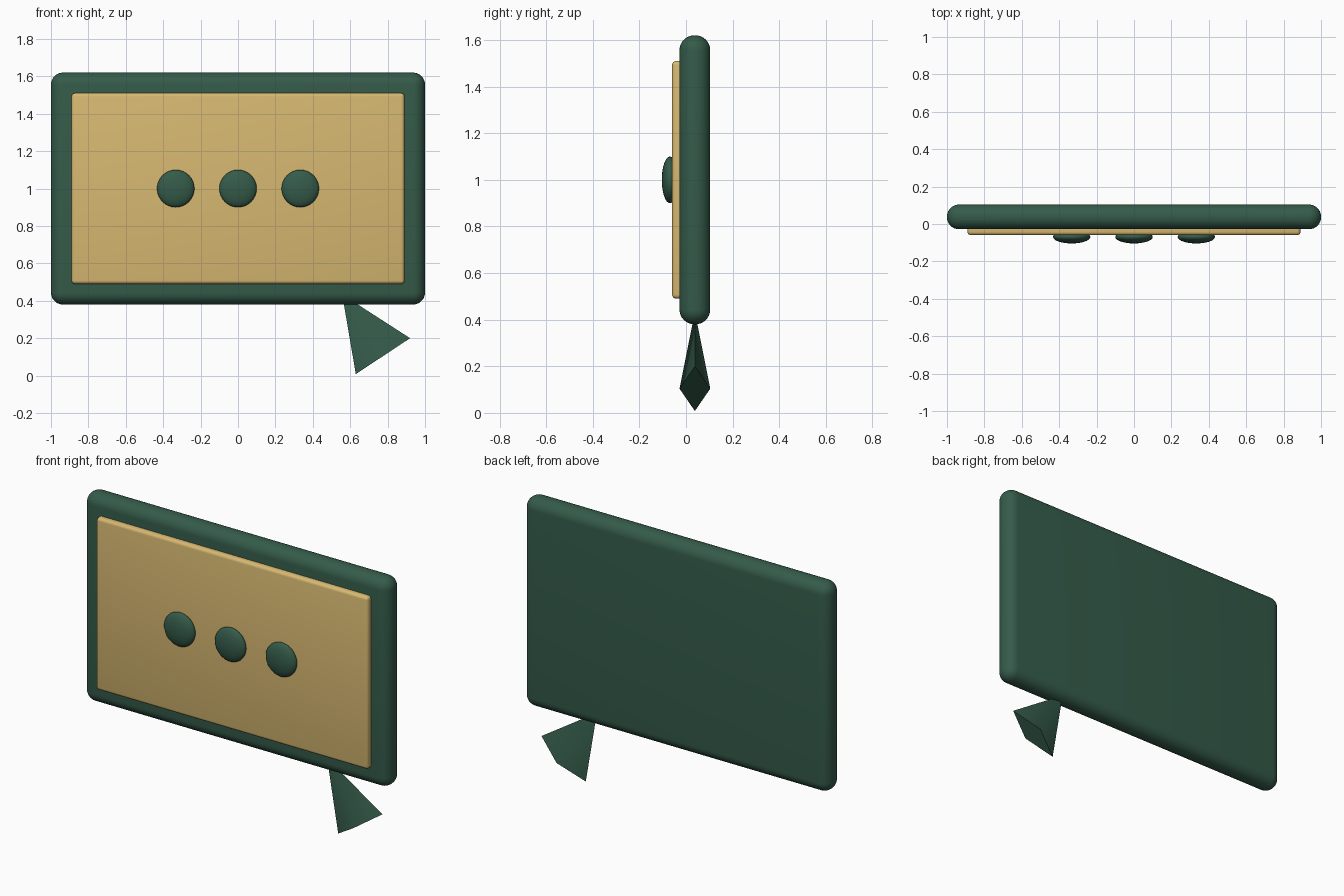
import bpy, math
from mathutils import Matrix, Vector

if "Cube" in bpy.data.objects:
    bpy.data.objects.remove(bpy.data.objects["Cube"])


def material(name, rgb):
    m = bpy.data.materials.new(name)
    m.diffuse_color = (*rgb, 1)
    m.use_nodes = True
    m.node_tree.nodes["Principled BSDF"].inputs["Base Color"].default_value = m.diffuse_color
    return m


GREEN = material("dark_green", (0.035, 0.105, 0.068))
TAN = material("warm_tan", (0.68, 0.48, 0.165))


def finish(ob, name, mat, angle=50):
    ob.name = name
    ob.data.materials.append(mat)
    bpy.ops.object.shade_smooth_by_angle(angle=math.radians(angle))
    return ob


def rounded_slab(name, x, y, z, radius, segments, mat):
    """Box from (min, max) ranges with rounded edges."""
    bpy.ops.mesh.primitive_cube_add(size=1, location=[sum(r) / 2 for r in (x, y, z)])
    ob = bpy.context.object
    ob.scale = [r[1] - r[0] for r in (x, y, z)]
    bpy.ops.object.transform_apply(location=False, rotation=False, scale=True)
    bev = ob.modifiers.new("round", 'BEVEL')
    bev.width, bev.segments = radius, segments
    bpy.ops.object.modifier_apply(modifier=bev.name)
    return finish(ob, name, mat)


# Bubble body and raised front panel
rounded_slab("bubble_body", (-1, 1), (-0.028, 0.104), (0.38, 1.62), 0.064, 8, GREEN)
rounded_slab("front_panel", (-0.89, 0.89), (-0.06, 0.02), (0.49, 1.51), 0.018, 4, TAN)

# Three flattened dots
for i, x in enumerate((-0.333, 0, 0.333)):
    bpy.ops.mesh.primitive_uv_sphere_add(segments=32, ring_count=16, radius=1,
                                         location=(x, -0.069, 1.0))
    dot = bpy.context.object
    dot.scale = (0.1, 0.035, 0.1)
    bpy.ops.object.transform_apply(location=False, rotation=False, scale=True)
    finish(dot, f"dot_{i + 1}", GREEN)

# Tail: four-sided flattened spike, tip buried in the lower edge of the body
base, tip = Vector((0.775, 0.038, 0.104)), Vector((0.557, 0.038, 0.434))
axis = tip - base
bpy.ops.mesh.primitive_cone_add(vertices=4, radius1=1, radius2=0, depth=1)
tail = bpy.context.object
tail.data.transform(Matrix.Diagonal((0.174, 0.066, axis.length, 1)))
tail.data.transform(Matrix.Rotation(math.atan2(axis.x, axis.z), 4, 'Y'))
tail.location = (base + tip) / 2
finish(tail, "tail", GREEN)
